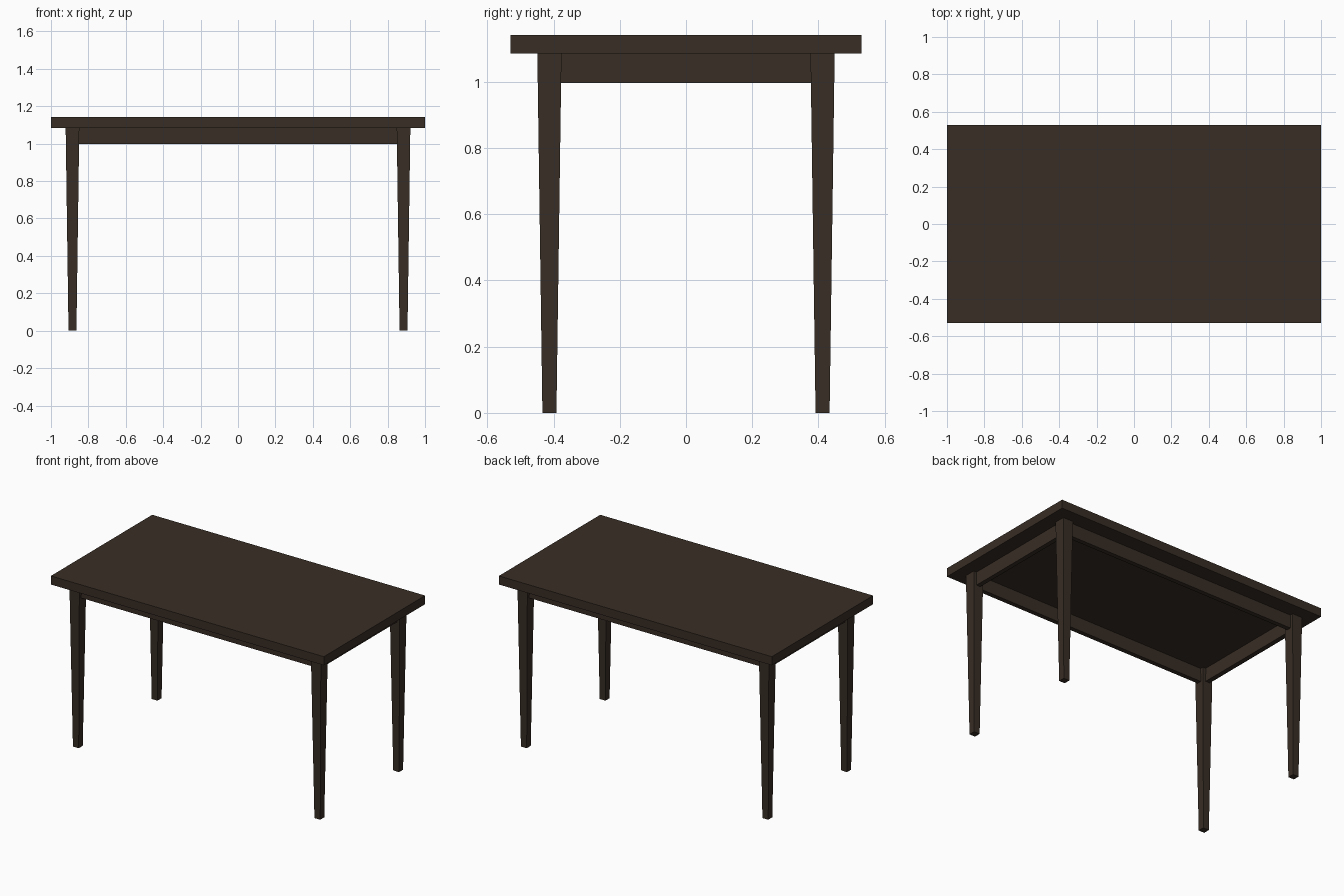
import bpy, bmesh

if "Cube" in bpy.data.objects:
    bpy.data.objects.remove(bpy.data.objects["Cube"])

wood = bpy.data.materials.new("dark_brown_wood")
wood.diffuse_color = (0.040, 0.027, 0.018, 1)
wood.use_nodes = True
wood.node_tree.nodes["Principled BSDF"].inputs["Base Color"].default_value = wood.diffuse_color


def block(name, centre, size, z0, z1, bottom_scale=1.0):
    """Box from z0 to z1, optionally narrower at the bottom."""
    bm = bmesh.new()
    bmesh.ops.create_cube(bm, size=1)
    for v in bm.verts:
        k = bottom_scale if v.co.z < 0 else 1.0
        v.co = (centre[0] + v.co.x * size[0] * k,
                centre[1] + v.co.y * size[1] * k,
                z0 if v.co.z < 0 else z1)
    mesh = bpy.data.meshes.new(name)
    bm.to_mesh(mesh)
    bm.free()
    mesh.materials.append(wood)
    obj = bpy.data.objects.new(name, mesh)
    bpy.context.collection.objects.link(obj)
    return obj


TOP_Z, UNDER_Z, APRON_Z = 1.142, 1.085, 0.997
LEG_X, LEG_Y, LEG_W = 0.885, 0.4125, 0.073
APRON_T = 0.03

# Tabletop
block("tabletop", (0, 0), (2.0, 1.06), UNDER_Z, TOP_Z)

# Four tapered legs
for sx, side in ((-1, "left"), (1, "right")):
    for sy, end in ((-1, "front"), (1, "back")):
        block(f"{end}_{side}_leg", (sx * LEG_X, sy * LEG_Y),
              (LEG_W, LEG_W), 0, UNDER_Z, bottom_scale=0.58)

# Apron rails between the legs
for sy, end in ((-1, "front"), (1, "back")):
    block(f"{end}_apron", (0, sy * LEG_Y),
          (2 * LEG_X - LEG_W + 0.01, APRON_T), APRON_Z, UNDER_Z)
for sx, side in ((-1, "left"), (1, "right")):
    block(f"{side}_apron", (sx * LEG_X, 0),
          (APRON_T, 2 * LEG_Y - LEG_W + 0.01), APRON_Z, UNDER_Z)
